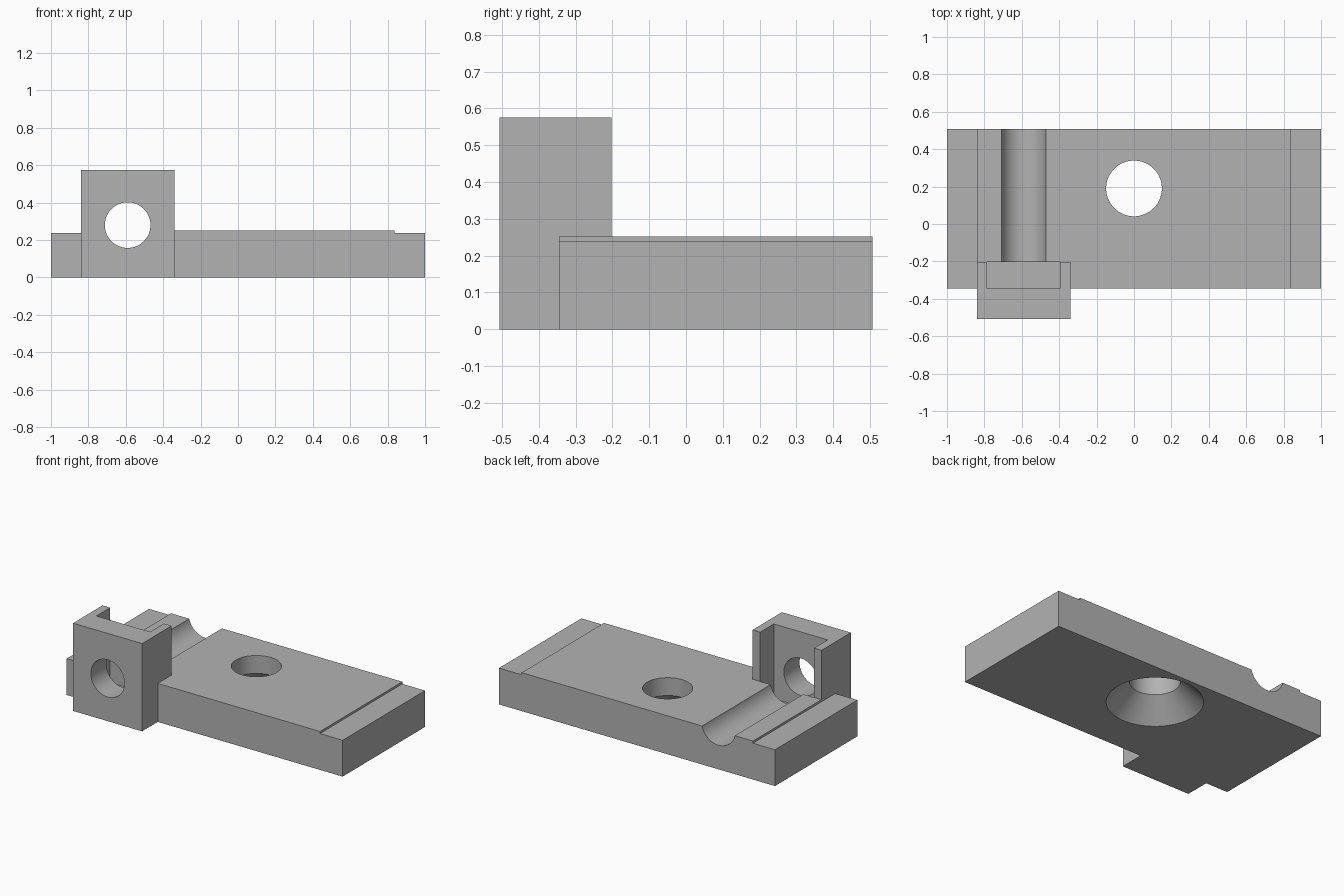
import bpy
import bmesh
from math import radians
from mathutils import Matrix

cube = bpy.data.objects.get("Cube")
if cube:
    bpy.data.objects.remove(cube, do_unlink=True)

grey = bpy.data.materials.new("mid_grey")
grey.use_nodes = True
colour = (0.45, 0.45, 0.45, 1)
grey.diffuse_color = colour
grey.node_tree.nodes["Principled BSDF"].inputs["Base Color"].default_value = colour


def add_object(name, bm):
    bmesh.ops.recalc_face_normals(bm, faces=bm.faces)
    mesh = bpy.data.meshes.new(name)
    bm.to_mesh(mesh)
    bm.free()
    mesh.materials.append(grey)
    obj = bpy.data.objects.new(name, mesh)
    bpy.context.collection.objects.link(obj)
    return obj


def box(name, low, high):
    bm = bmesh.new()
    bmesh.ops.create_cube(bm, size=1)
    for v in bm.verts:
        v.co = [h if c > 0 else l for c, l, h in zip(v.co, low, high)]
    return add_object(name, bm)


def cone(name, centre, r1, r2, depth, tilt=0):
    bm = bmesh.new()
    bmesh.ops.create_cone(bm, cap_ends=True, segments=96, radius1=r1, radius2=r2, depth=depth,
                          matrix=Matrix.Translation(centre) @ Matrix.Rotation(radians(tilt), 4, "X"))
    return add_object(name, bm)


def combine(target, other, operation):
    mod = target.modifiers.new(other.name, "BOOLEAN")
    mod.operation = operation
    mod.solver = "EXACT"
    mod.object = other
    bpy.context.view_layer.objects.active = target
    bpy.ops.object.modifier_apply(modifier=mod.name)
    bpy.data.objects.remove(other, do_unlink=True)


# Base plate with a shallow step down at each end
bm = bmesh.new()
profile = [(-1, 0), (1, 0), (1, 0.238), (0.836, 0.238), (0.836, 0.252),
           (-0.84, 0.252), (-0.84, 0.238), (-1, 0.238)]
face = bm.faces.new([bm.verts.new((x, -0.345, z)) for x, z in profile])
side = bmesh.ops.extrude_face_region(bm, geom=[face])
bmesh.ops.translate(bm, vec=(0, 0.852, 0),
                    verts=[g for g in side["geom"] if isinstance(g, bmesh.types.BMVert)])
plate = add_object("clamp_plate", bm)

# Upright block with an open nut pocket
combine(plate, box("upright_block", (-0.84, -0.507, 0), (-0.34, -0.203, 0.575)), "UNION")
combine(plate, box("nut_pocket", (-0.785, -0.345, 0.085), (-0.395, -0.203, 0.7)), "DIFFERENCE")

# Bolt hole and groove along the plate
combine(plate, cone("bolt_bore", (-0.59, 0, 0.28), 0.122, 0.122, 1.4, 90), "DIFFERENCE")

# Mounting hole, countersunk from below
combine(plate, cone("mounting_hole", (0, 0.19, 0.2), 0.149, 0.149, 0.6), "DIFFERENCE")
combine(plate, cone("countersink", (0, 0.19, 0.0575), 0.305, 0.149, 0.155), "DIFFERENCE")

bpy.ops.object.select_all(action="DESELECT")
plate.select_set(True)
bpy.context.view_layer.objects.active = plate
bpy.ops.object.shade_smooth_by_angle(angle=radians(30))
